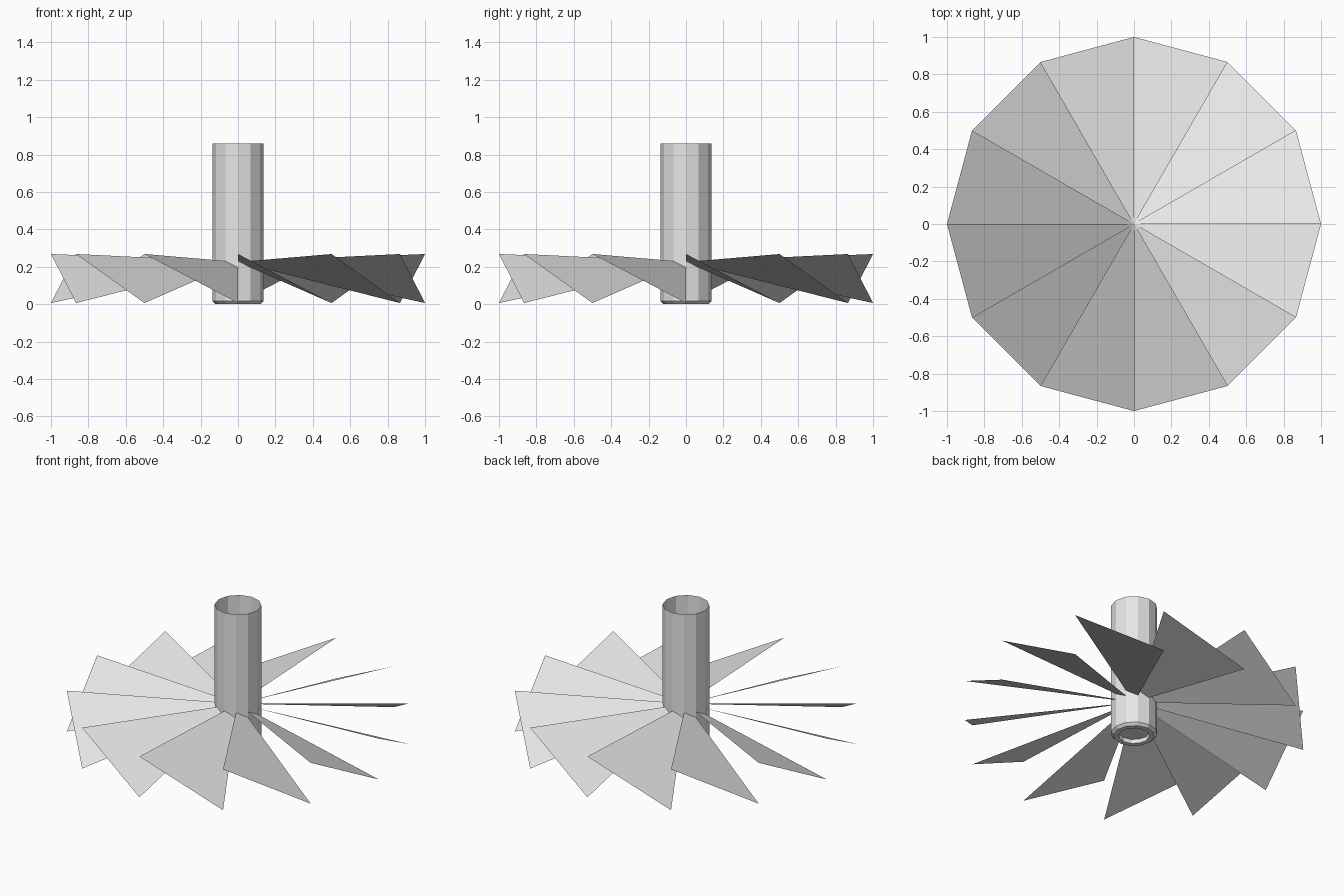
import bpy, math

if "Cube" in bpy.data.objects:
    bpy.data.objects.remove(bpy.data.objects["Cube"])

SIDES = 12
STEP = 2 * math.pi / SIDES

grey = bpy.data.materials.new("light_grey")
grey.diffuse_color = (0.8, 0.8, 0.8, 1)
grey.use_nodes = True
grey.node_tree.nodes["Principled BSDF"].inputs["Base Color"].default_value = grey.diffuse_color


def add_mesh(name, verts, faces):
    mesh = bpy.data.meshes.new(name)
    mesh.from_pydata(verts, [], faces)
    mesh.materials.append(grey)
    obj = bpy.data.objects.new(name, mesh)
    bpy.context.collection.objects.link(obj)
    return obj


def polar(radius, angle, z):
    return (radius * math.cos(angle), radius * math.sin(angle), z)


# Hub: thin tube open at the top, with a bevelled base and a shallow recess
profile = [(0.09, 0.027), (0.09, 0.0), (0.12, 0.0), (0.136, 0.016), (0.136, 0.86)]
verts = [polar(r, i * STEP, z) for r, z in profile for i in range(SIDES)]
faces = [tuple(reversed(range(SIDES)))]
for ring in range(len(profile) - 1):
    for i in range(SIDES):
        a, b = ring * SIDES + i, ring * SIDES + (i + 1) % SIDES
        faces.append((a, b, b + SIDES, a + SIDES))
add_mesh("hub", verts, faces)

# Blades: pitched flat triangles meeting on the axis, high edge first
for i in range(SIDES):
    add_mesh(f"blade_{i + 1}",
             [(0, 0, 0.225), polar(1, i * STEP, 0.268), polar(1, (i + 1) * STEP, 0.006)],
             [(0, 1, 2)])
